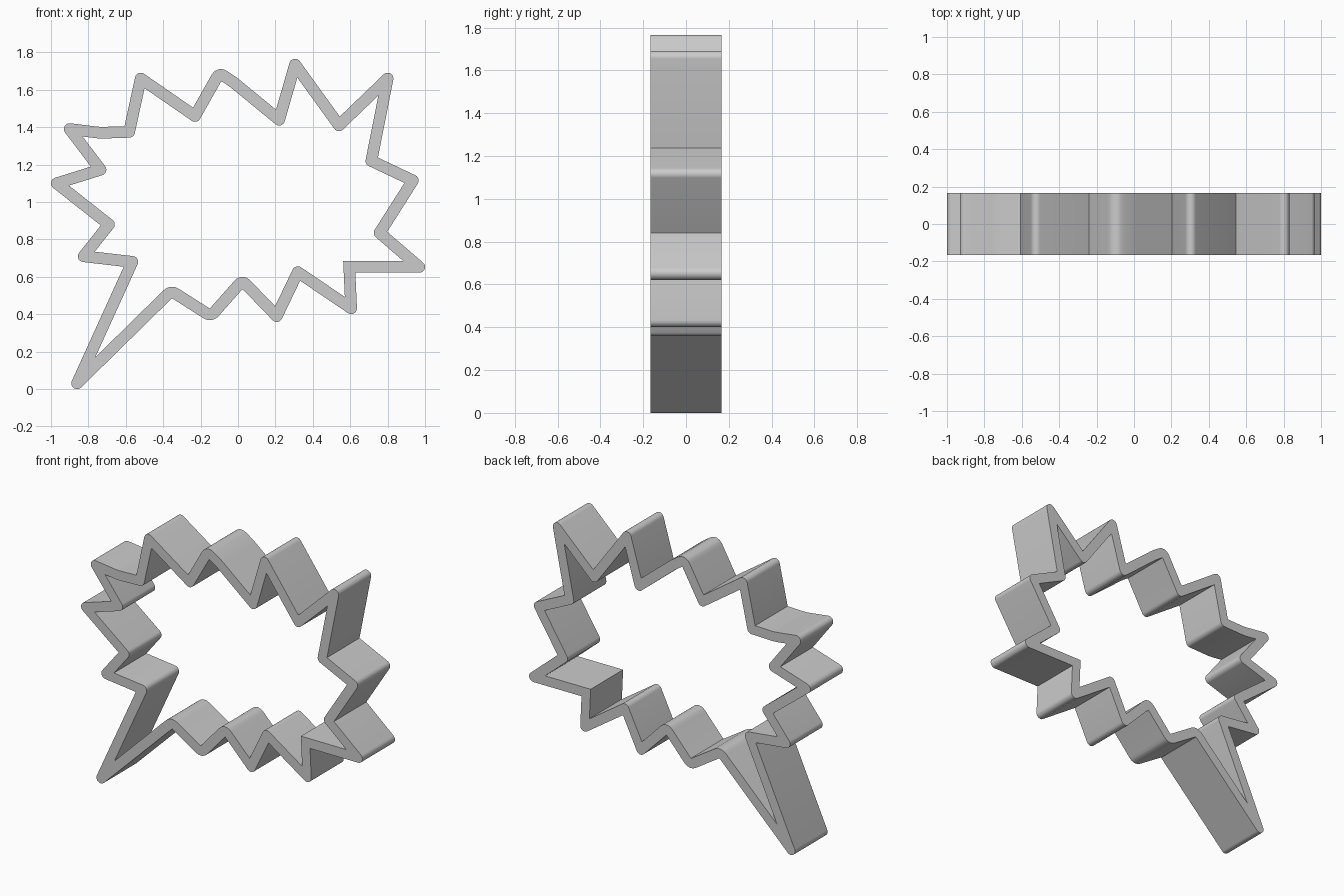
import bpy, bmesh, math
from mathutils import Vector

if "Cube" in bpy.data.objects:
    bpy.data.objects.remove(bpy.data.objects["Cube"])

HALF_WALL = 0.031    # half of the wall thickness
HALF_DEPTH = 0.165   # half of the depth along y

# Centre line of the wall: x, z, kind (r = rounded tip, s = softened bend, m = square corner)
PATH = [
    (-.90, 1.39, 'r'), (-.74, 1.37, 's'), (-.582, 1.375, 'r'), (-.52, 1.66, 'r'),
    (-.23, 1.46, 'r'), (-.10, 1.69, 's'), (-.03, 1.645, 's'), (.22, 1.44, 'r'),
    (.305, 1.735, 'r'), (.54, 1.41, 'r'), (.80, 1.66, 'r'), (.713, 1.22, 'r'),
    (.935, 1.115, 'r'), (.757, .835, 'r'), (.969, .653, 'r'), (.595, .653, 'm'),
    (.605, .432, 'r'), (.32, .625, 'r'), (.207, .39, 'r'), (.023, .58, 's'),
    (-.145, .39, 's'), (-.357, .525, 's'), (-.86, .031, 'r'), (-.565, .68, 'r'),
    (-.825, .71, 'r'), (-.69, .88, 'r'), (-.969, 1.10, 'r'), (-.735, 1.173, 'r'),
]


def soften(path, reach=0.03):
    """Replace each softened bend by a short curve."""
    pts = []
    for i, (x, z, kind) in enumerate(path):
        p = Vector((x, z))
        if kind != 's':
            pts.append((p, kind))
            continue
        a = p + (Vector(path[i - 1][:2]) - p).normalized() * reach
        b = p + (Vector(path[(i + 1) % len(path)][:2]) - p).normalized() * reach
        for k in range(5):
            t = k / 4
            pts.append((a * (1 - t) ** 2 + p * 2 * t * (1 - t) + b * t * t, 'r'))
    return pts


def wall_pairs(pts, h):
    """Left/right points of the wall: arc on the outside of a bend, mitre inside."""
    pairs = []
    for i, (p, kind) in enumerate(pts):
        d1 = (p - pts[i - 1][0]).normalized()
        d2 = (pts[(i + 1) % len(pts)][0] - p).normalized()
        turn = math.atan2(d1.x * d2.y - d1.y * d2.x, d1.dot(d2))
        n1, n2 = Vector((-d1.y, d1.x)), Vector((-d2.y, d2.x))
        mitre = (n1 + n2).normalized() * (h / math.cos(turn / 2))
        if kind == 'm':
            pairs.append((p + mitre, p - mitre))
            continue
        steps = max(1, math.ceil(abs(turn) / math.radians(15)))
        start = math.atan2(n1.y, n1.x)
        for k in range(steps + 1):
            a = start + turn * k / steps
            arc = Vector((math.cos(a), math.sin(a))) * h
            pairs.append((p + mitre, p - arc) if turn > 0 else (p + arc, p - mitre))
    return pairs


# Speech burst outline, extruded as one solid wall
pairs = wall_pairs(soften(PATH), HALF_WALL)
bm = bmesh.new()
rings = [[bm.verts.new((q.x, y, q.y)) for q in (l, r) for y in (-HALF_DEPTH, HALF_DEPTH)]
         for l, r in pairs]
for i, cur in enumerate(rings):
    nxt = rings[(i + 1) % len(rings)]
    for a, b in ((0, 1), (1, 3), (3, 2), (2, 0)):
        bm.faces.new((cur[a], cur[b], nxt[b], nxt[a]))
bmesh.ops.remove_doubles(bm, verts=bm.verts, dist=0.0002)
bmesh.ops.recalc_face_normals(bm, faces=bm.faces)

mesh = bpy.data.meshes.new("speech_burst_frame")
bm.to_mesh(mesh)
bm.free()
frame = bpy.data.objects.new("speech_burst_frame", mesh)
bpy.context.collection.objects.link(frame)

bpy.context.view_layer.objects.active = frame
frame.select_set(True)
bpy.ops.object.shade_smooth_by_angle(angle=math.radians(30))
